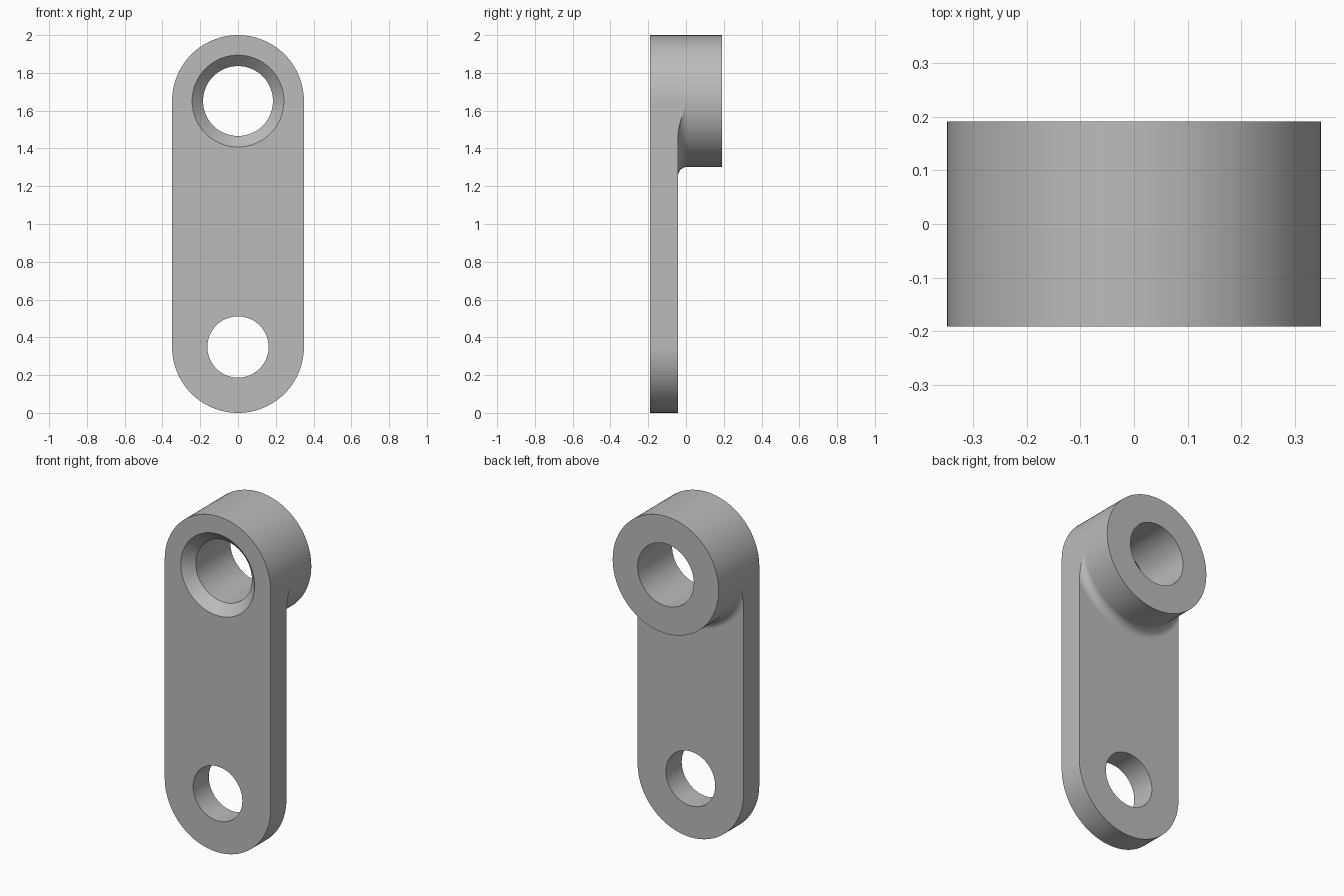
import bpy, bmesh, math
from mathutils import Vector

if "Cube" in bpy.data.objects:
    bpy.data.objects.remove(bpy.data.objects["Cube"])

R = 0.349                                # end radius, half the width
TOP, LOW = 2 - R, R                      # heights of the two end centres
FRONT, PLATE, BACK = -0.191, -0.043, 0.191
FIL = 0.05                               # fillet radius between boss and plate
STEPS = 8

grey = bpy.data.materials.new("Grey metal")
grey.use_nodes = True
grey.diffuse_color = (0.5, 0.5, 0.5, 1)
grey.node_tree.nodes["Principled BSDF"].inputs["Base Color"].default_value = (0.5, 0.5, 0.5, 1)


def span(a, b, n):
    return [a + (b - a) * i / n for i in range(n + 1)]


def polar(r, angle, y, zc):
    return Vector((r * math.cos(angle), y, zc + r * math.sin(angle)))


def finish(bm, name):
    bmesh.ops.remove_doubles(bm, verts=bm.verts, dist=2e-6)
    bmesh.ops.recalc_face_normals(bm, faces=bm.faces)
    mesh = bpy.data.meshes.new(name)
    bm.to_mesh(mesh)
    bm.free()
    mesh.materials.append(grey)
    obj = bpy.data.objects.new(name, mesh)
    bpy.context.collection.objects.link(obj)
    return obj


def face(bm, points):
    # drop repeated neighbours so that collapsed quads become triangles
    pts = [p for i, p in enumerate(points) if (p - points[i - 1]).length > 2e-6]
    if len(pts) > 2:
        bm.faces.new([bm.verts.new(p) for p in pts])


def skin(bm, rows):
    for a, b in zip(rows, rows[1:]):
        for i in range(len(a) - 1):
            face(bm, [a[i], a[i + 1], b[i + 1], b[i]])


def revolved_cutter(name, profile, zc, n=96):
    bm = bmesh.new()
    angles = span(0, 2 * math.pi, n)
    rows = [[polar(r, a, y, zc) for a in angles] for y, r in profile]
    skin(bm, rows)
    face(bm, rows[0][:-1])
    face(bm, rows[-1][:-1])
    obj = finish(bm, name)
    obj.hide_render = True
    return obj


# Link body: flat plate with rounded ends and a filleted boss behind the top end
bm = bmesh.new()
seam = PLATE + FIL
up = span(0, math.pi, 48)
down = span(math.pi, 2 * math.pi, 48)
skin(bm, [[polar(R, a, y, TOP) for a in up] for y in (FRONT, seam, BACK)])
skin(bm, [[polar(R, a, y, LOW) for a in down] for y in (FRONT, PLATE)])

# Lower half of the boss, split where the fillet starts running off the sides
crit = math.acos(R / (R + FIL))
under = (span(math.pi, 2 * math.pi - crit - (math.pi - 2 * crit), 10)[:-1]
         + span(math.pi + crit, 2 * math.pi - crit, 36)[:-1]
         + span(2 * math.pi - crit, 2 * math.pi, 10))
skin(bm, [[polar(R, a, y, TOP) for a in under] for y in (seam, BACK)])

# Fillet, trimmed by the flat sides of the plate
fillet = []
for a in under:
    reach = min(R + FIL, R / max(abs(math.cos(a)), 1e-6))
    end = math.acos(max(0.0, min(1.0, (R + FIL - reach) / FIL)))
    if abs(math.cos(a)) > 1 - 1e-9:
        end = 0.0
    fillet.append([polar(R + FIL - FIL * math.cos(p), a, seam - FIL * math.sin(p), TOP)
                   for p in span(0, end, STEPS)])
skin(bm, fillet)
rim = [row[-1] for row in fillet]

# Flat faces: front, boss end, plate back and both sides
face(bm, [polar(R, a, FRONT, TOP) for a in up] + [polar(R, a, FRONT, LOW) for a in down])
face(bm, [polar(R, a, BACK, TOP) for a in up + under[1:-1]])
face(bm, rim[10:-10] + [polar(R, a, PLATE, LOW) for a in reversed(down)])
for s, edge in ((-1, rim[:11]), (1, rim[:-12:-1])):
    face(bm, [Vector((s * R, FRONT, LOW)), Vector((s * R, FRONT, TOP))] + edge
         + [Vector((s * R, PLATE, LOW))])
link = finish(bm, "link_body")

# Countersunk top bore and plain lower hole
BORE, SINK = 0.185, 0.243
depth = SINK - BORE
cutters = [
    revolved_cutter("top_bore_cutter", [(FRONT - 0.05, SINK + 0.05), (FRONT + depth, BORE),
                                        (BACK + 0.1, BORE)], TOP),
    revolved_cutter("lower_hole_cutter", [(FRONT - 0.1, 0.162), (PLATE + 0.1, 0.162)], LOW),
]
bpy.ops.object.select_all(action='DESELECT')
link.select_set(True)
bpy.context.view_layer.objects.active = link
for cutter in cutters:
    mod = link.modifiers.new(cutter.name, 'BOOLEAN')
    mod.operation, mod.solver, mod.object = 'DIFFERENCE', 'EXACT', cutter
    bpy.ops.object.modifier_apply(modifier=mod.name)
    bpy.data.objects.remove(cutter)

# Smooth curved walls, crisp rims
bpy.ops.object.shade_smooth_by_angle(angle=math.radians(30))
weighted = link.modifiers.new("Weighted normals", 'WEIGHTED_NORMAL')
weighted.keep_sharp = True
